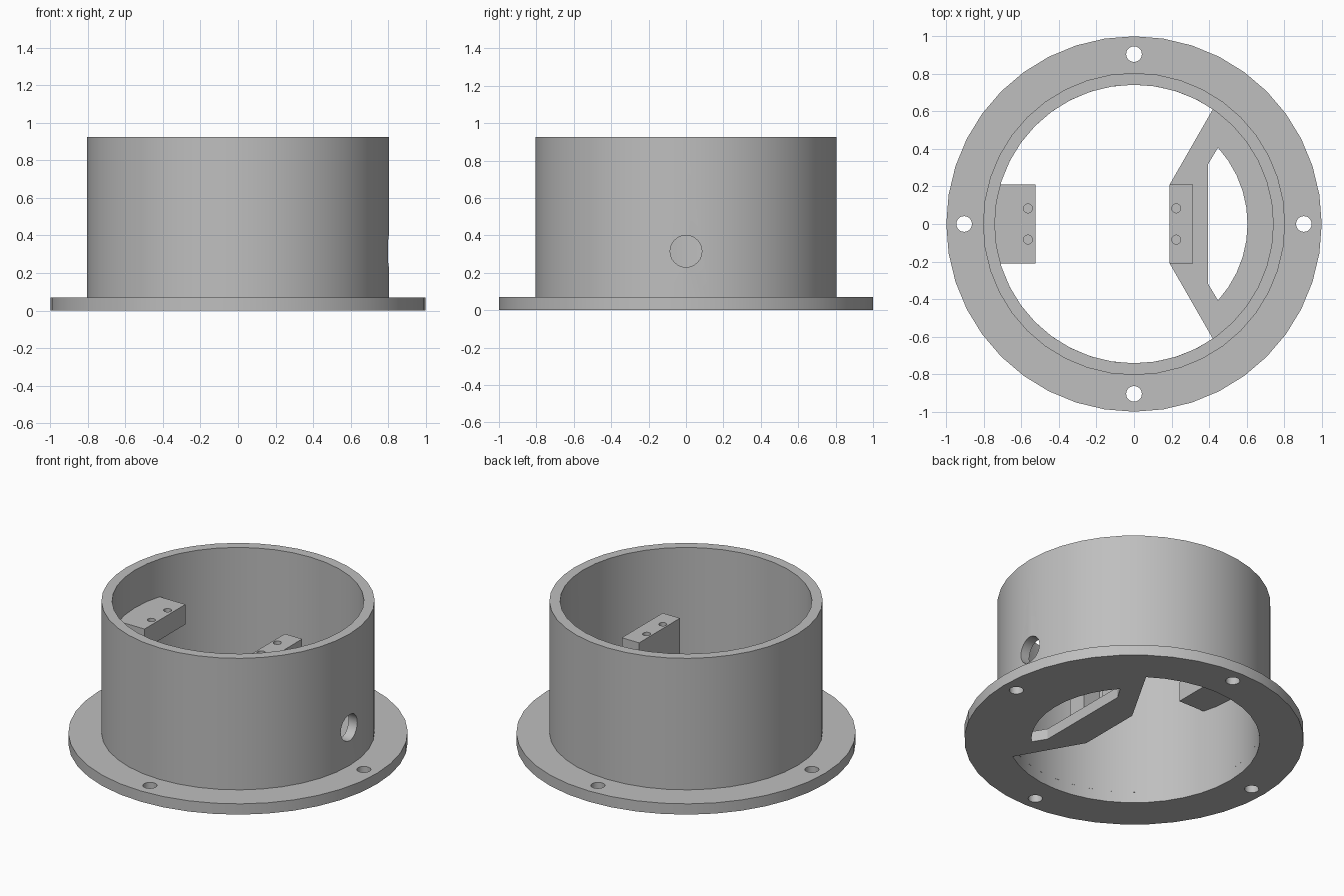
import bpy, bmesh
from math import cos, sin, radians
from mathutils import Matrix

if "Cube" in bpy.data.objects:
    bpy.data.objects.remove(bpy.data.objects["Cube"])

grey = bpy.data.materials.new("plain grey")
grey.use_nodes = True
grey.diffuse_color = (0.52, 0.52, 0.52, 1)
grey.node_tree.nodes["Principled BSDF"].inputs["Base Color"].default_value = (0.52, 0.52, 0.52, 1)

SIDES = 40
OUTER, INNER = 0.805, 0.742
FLANGE_TOP, TOP = 0.07, 0.925
MOUNT_TOP = 0.68


def arc(r, a0, a1, n):
    """Points from angle a0 to a1 in degrees, both ends included."""
    angles = [radians(a0 + (a1 - a0) * i / n) for i in range(n + 1)]
    return [(r * cos(a), r * sin(a)) for a in angles]


def circle(r, n=SIDES, x=0, y=0):
    return [(x + px, y + py) for px, py in arc(r, 0, 360, n)[:-1]]


def box(x0, x1, y0, y1):
    return [(x0, y0), (x1, y0), (x1, y1), (x0, y1)]


def prism(name, outline, z0, z1):
    """Extrude a flat outline between two heights."""
    bm = bmesh.new()
    base = bm.faces.new([bm.verts.new((x, y, z0)) for x, y in outline])
    ext = bmesh.ops.extrude_face_region(bm, geom=[base])
    moved = [v for v in ext["geom"] if isinstance(v, bmesh.types.BMVert)]
    bmesh.ops.translate(bm, verts=moved, vec=(0, 0, z1 - z0))
    bmesh.ops.recalc_face_normals(bm, faces=bm.faces)
    mesh = bpy.data.meshes.new(name)
    bm.to_mesh(mesh)
    bm.free()
    mesh.materials.append(grey)
    ob = bpy.data.objects.new(name, mesh)
    bpy.context.collection.objects.link(ob)
    return ob


def cut(target, *cutters):
    """Subtract each cutter from the target and discard it."""
    bpy.context.view_layer.objects.active = target
    for c in cutters:
        c.hide_render = True
        mod = target.modifiers.new("cut", 'BOOLEAN')
        mod.operation, mod.solver, mod.object = 'DIFFERENCE', 'EXACT', c
        bpy.ops.object.modifier_apply(modifier=mod.name)
        bpy.data.objects.remove(c)


def screw_holes(x):
    """Blind pilot holes in the top of a mount."""
    return [prism("pilot_cutter", circle(0.024, 16, x, y), MOUNT_TOP - 0.1, 1)
            for y in (-0.083, 0.083)]


# Flange: the opening leaves a shelf on one side, with a window in it
flange = prism("flange", circle(1.0), 0, FLANGE_TOP)
opening = arc(INNER, 55.5, 304.5, 28) + [(0.19, -0.21), (0.19, 0.21)]
window = arc(0.605, -42.3, 42.3, 10) + [(0.395, 0.32), (0.395, -0.32)]
cut(flange,
    prism("opening_cutter", opening, -1, 1),
    prism("window_cutter", window, -1, 1),
    *[prism("bolt_cutter", circle(0.042, 20, x, y), -1, 1)
      for x, y in circle(0.905, 4)])

# Cylindrical wall with a round cable hole on the shelf side
wall = prism("wall", circle(OUTER), FLANGE_TOP, TOP)
cable = prism("cable_cutter", circle(0.085, 24), 0.5, 1)
cable.data.transform(Matrix.Translation((0, 0, 0.315)) @ Matrix.Rotation(radians(90), 4, 'Y'))
cut(wall, prism("bore_cutter", circle(INNER), -1, 2), cable)

# Bracket hanging on the wall
bracket = prism("wall_bracket",
                arc(0.77, 164.2, 195.8, 8) + [(-0.525, -0.21), (-0.525, 0.21)],
                0.55, MOUNT_TOP)
cut(bracket, *screw_holes(-0.565))

# Post standing on the shelf, with a cable slot through it
post = prism("shelf_post", box(0.19, 0.315, -0.21, 0.21), FLANGE_TOP, MOUNT_TOP)
cut(post, prism("slot_cutter", box(0, 1, -0.085, 0.085), -1, 0.49), *screw_holes(0.225))

# Smooth the round sides and keep the edges sharp
bpy.ops.object.select_all(action='DESELECT')
for ob in (flange, wall, bracket, post):
    ob.select_set(True)
bpy.context.view_layer.objects.active = flange
bpy.ops.object.shade_smooth_by_angle(angle=radians(30))
